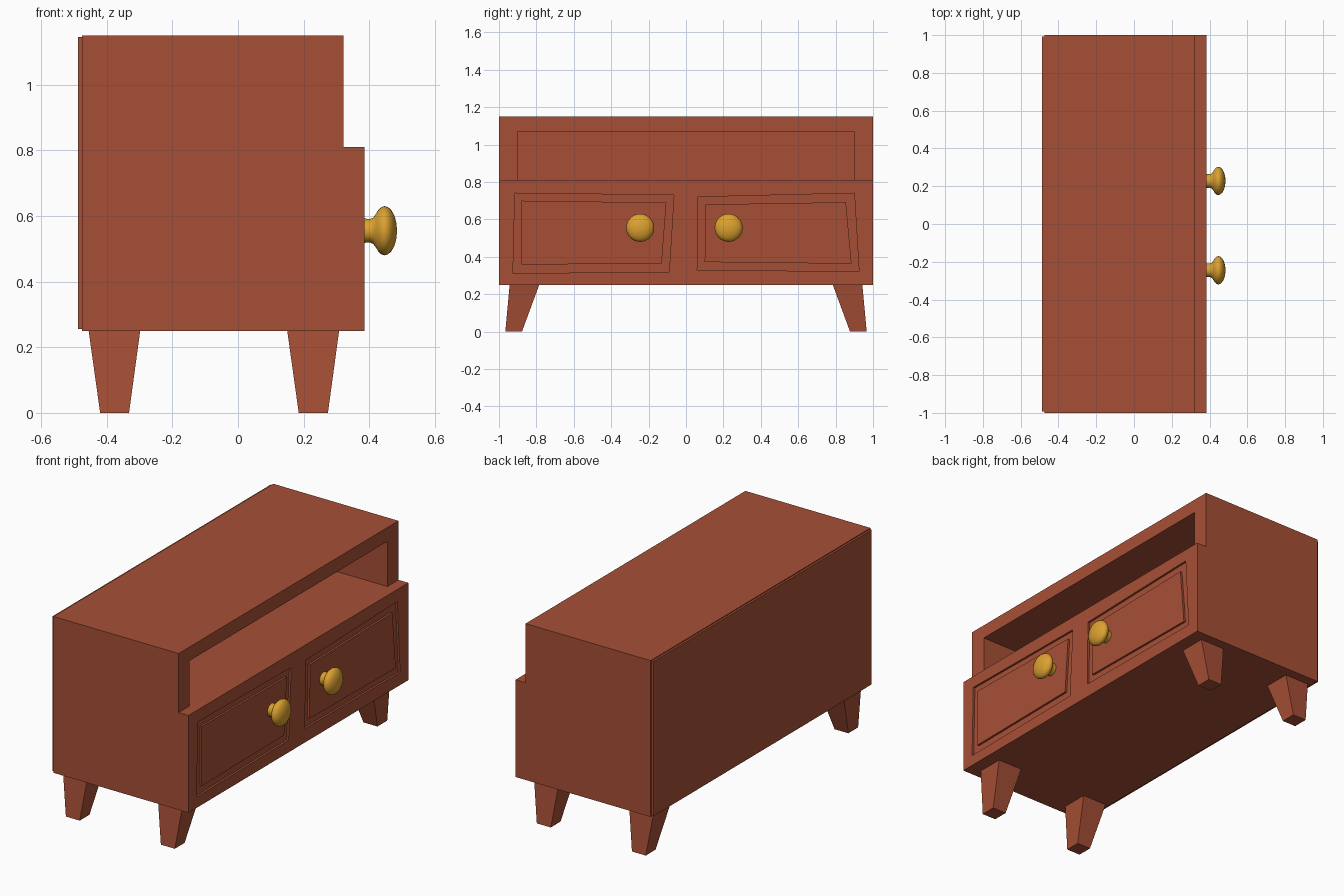
import bpy, bmesh, math
from mathutils import Vector

if "Cube" in bpy.data.objects:
    bpy.data.objects.remove(bpy.data.objects["Cube"])


def material(name, color):
    m = bpy.data.materials.new(name)
    m.diffuse_color = (*color, 1)
    m.use_nodes = True
    m.node_tree.nodes["Principled BSDF"].inputs["Base Color"].default_value = m.diffuse_color
    return m


WOOD = material("red_wood", (0.38, 0.078, 0.036))
BRASS = material("brass", (0.72, 0.36, 0.03))


def finish(name, bm, mat):
    bmesh.ops.recalc_face_normals(bm, faces=bm.faces[:])
    me = bpy.data.meshes.new(name)
    bm.to_mesh(me)
    bm.free()
    ob = bpy.data.objects.new(name, me)
    bpy.context.collection.objects.link(ob)
    me.materials.append(mat)
    return ob


def box(name, lo, hi, mat=WOOD):
    bm = bmesh.new()
    bmesh.ops.create_cube(bm, size=1)
    for v in bm.verts:
        v.co = Vector([lo[i] + (v.co[i] + 0.5) * (hi[i] - lo[i]) for i in range(3)])
    return finish(name, bm, mat)


def prism(name, yz, x0, x1, mat=WOOD):
    """Outline in the y-z plane extruded along x."""
    bm = bmesh.new()
    a = [bm.verts.new((x0, y, z)) for y, z in yz]
    b = [bm.verts.new((x1, y, z)) for y, z in yz]
    bm.faces.new(a)
    bm.faces.new(b)
    for i in range(len(a)):
        j = (i + 1) % len(a)
        bm.faces.new((a[i], a[j], b[j], b[i]))
    return finish(name, bm, mat)


def groove_cutter(outer, inner, x0, x1):
    """Four-sided ring used to carve the drawer outlines."""
    bm = bmesh.new()
    rings = [[bm.verts.new((x, y, z)) for y, z in loop]
             for loop, x in ((outer, x0), (outer, x1), (inner, x1), (inner, x0))]
    for k in range(4):
        r, s = rings[k], rings[(k + 1) % 4]
        for i in range(4):
            j = (i + 1) % 4
            bm.faces.new((r[i], r[j], s[j], s[i]))
    return finish("groove_cutter", bm, WOOD)


def leg(name, top, bottom):
    """Tapered leg; each end is (x0, x1, y0, y1)."""
    bm = bmesh.new()
    ends = []
    for (x0, x1, y0, y1), z in ((top, 0.25), (bottom, 0)):
        ends.append([bm.verts.new(p) for p in
                     ((x0, y0, z), (x1, y0, z), (x1, y1, z), (x0, y1, z))])
        bm.faces.new(ends[-1])
    for i in range(4):
        j = (i + 1) % 4
        bm.faces.new((ends[0][i], ends[0][j], ends[1][j], ends[1][i]))
    return finish(name, bm, WOOD)


def knob(name, y, z):
    profile = [(0.38, 0.037), (0.402, 0.036), (0.412, 0.04), (0.42, 0.051),
               (0.428, 0.064), (0.437, 0.072), (0.446, 0.075), (0.457, 0.072),
               (0.467, 0.063), (0.476, 0.047), (0.482, 0.027), (0.485, 0)]
    bm = bmesh.new()
    vs = [bm.verts.new((x, y, z + r)) for x, r in profile]
    es = [bm.edges.new(p) for p in zip(vs, vs[1:])]
    bmesh.ops.spin(bm, geom=vs + es, cent=(0, y, z), axis=(1, 0, 0),
                   angle=math.tau, steps=32)
    bmesh.ops.remove_doubles(bm, verts=bm.verts[:], dist=1e-4)
    ob = finish(name, bm, BRASS)
    bpy.ops.object.select_all(action='DESELECT')
    bpy.context.view_layer.objects.active = ob
    ob.select_set(True)
    bpy.ops.object.shade_smooth_by_angle(angle=math.radians(50))


# Lower drawer case
case = box("drawer_case", (-0.475, -1, 0.25), (0.385, 1, 0.81))

# Slightly crooked drawer outlines carved into the front
drawers = [
    ([(-0.915, 0.74), (-0.065, 0.73), (-0.09, 0.32), (-0.925, 0.312)],
     [(-0.88, 0.70), (-0.105, 0.69), (-0.13, 0.365), (-0.88, 0.358)]),
    ([(0.065, 0.72), (0.90, 0.74), (0.925, 0.322), (0.06, 0.33)],
     [(0.105, 0.68), (0.855, 0.692), (0.885, 0.363), (0.10, 0.372)]),
]
for outer, inner in drawers:
    cutter = groove_cutter(outer, inner, 0.373, 0.42)
    cutter.hide_render = True
    mod = case.modifiers.new("groove", 'BOOLEAN')
    mod.operation = 'DIFFERENCE'
    mod.solver = 'EXACT'
    mod.object = cutter
    bpy.context.view_layer.objects.active = case
    bpy.ops.object.modifier_apply(modifier=mod.name)
    bpy.data.objects.remove(cutter)

# Open shelf surround and back panel
prism("shelf_surround", [(-1, 0.81), (-1, 1.15), (1, 1.15), (1, 0.81),
                         (0.9, 0.81), (0.9, 1.07), (-0.9, 1.07), (-0.9, 0.81)],
      -0.475, 0.322)
box("back_panel", (-0.487, -0.993, 0.255), (-0.475, 0.993, 1.145))

# Splayed, tapered legs
for side, s in (("left", -1), ("right", 1)):
    for end, tx, bx in (("back", (-0.455, -0.298), (-0.42, -0.332)),
                        ("front", (0.15, 0.308), (0.185, 0.274))):
        leg(f"{end}_{side}_leg", (*tx, s * 0.785, s * 0.943),
            (*bx, s * 0.877, s * 0.966))

# Round pulls
knob("left_knob", -0.245, 0.555)
knob("right_knob", 0.228, 0.555)
